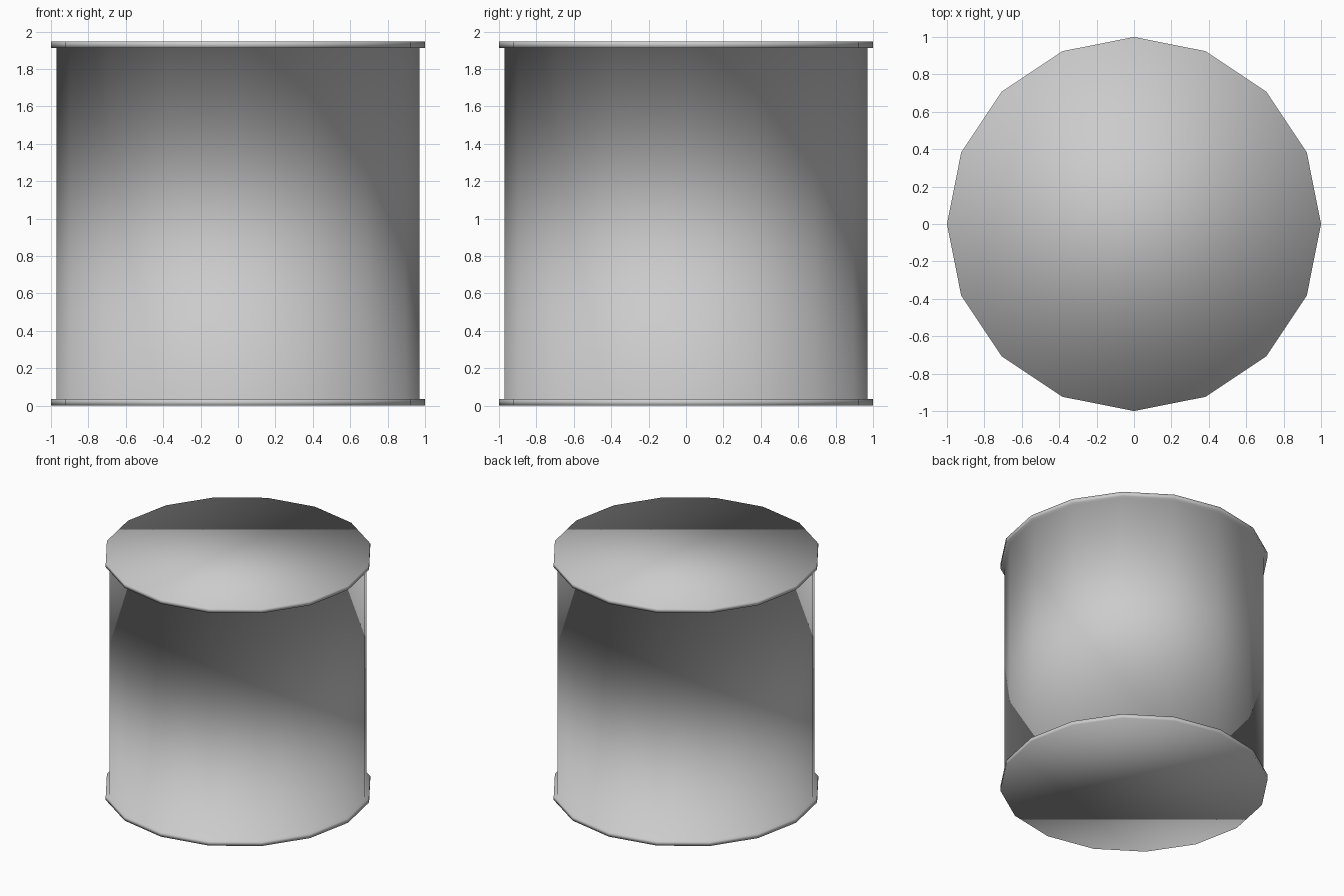
import bpy, bmesh, math

if "Cube" in bpy.data.objects:
    bpy.data.objects.remove(bpy.data.objects["Cube"])

SIDES = 16
# radius, height up the can: lower rim, recessed wall, upper rim
PROFILE = [(1.0, 0.0), (1.0, 0.035), (0.97, 0.035),
           (0.97, 1.913), (1.0, 1.913), (1.0, 1.947)]

bm = bmesh.new()


def ring(radius, z):
    steps = [2 * math.pi * i / SIDES for i in range(SIDES)]
    return [bm.verts.new((radius * math.cos(a), radius * math.sin(a), z)) for a in steps]


# Rims and wall
rings = [ring(r, z) for r, z in PROFILE]
for low, high in zip(rings, rings[1:]):
    for i in range(SIDES):
        j = (i + 1) % SIDES
        bm.faces.new((low[i], low[j], high[j], high[i]))

# Flat end caps
bm.faces.new(rings[0][::-1])
bm.faces.new(rings[-1])

# Smooth shading throughout, including the caps
for face in bm.faces:
    face.smooth = True
mesh = bpy.data.meshes.new("can_body")
bm.to_mesh(mesh)
bm.free()
bpy.context.collection.objects.link(bpy.data.objects.new("can_body", mesh))
